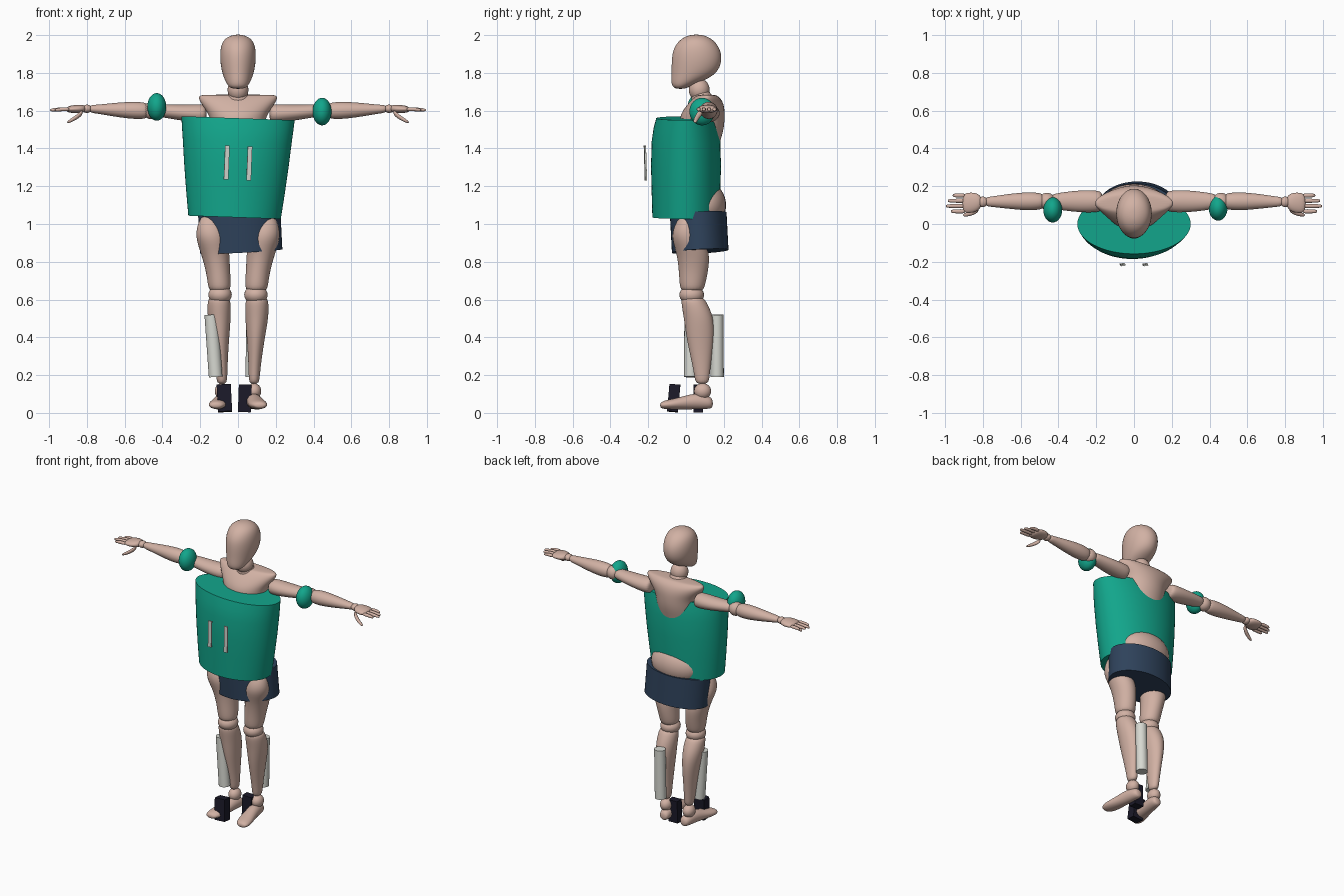
import bpy, bmesh
from math import sin, cos, pi, radians
from mathutils import Vector

cube = bpy.data.objects.get("Cube")
if cube:
    bpy.data.objects.remove(cube)


def material(name, red, green, blue):
    mat = bpy.data.materials.new(name)
    mat.use_nodes = True
    mat.diffuse_color = (red, green, blue, 1)
    shader = next(n for n in mat.node_tree.nodes if n.type == "BSDF_PRINCIPLED")
    shader.inputs["Base Color"].default_value = (red, green, blue, 1)
    shader.inputs["Roughness"].default_value = 0.6
    return mat


skin = material("skin", .64, .44, .37)
jersey_green = material("jersey green", .006, .38, .26)
navy = material("navy cloth", .028, .055, .105)
black = material("dark shoe", .011, .01, .022)
white = material("off white", .68, .69, .64)


def finish(name, bm, mat, mirror=False, subdivide=False, smooth=True, location=(0, 0, 0), tilt=(0, 0, 0)):
    """Turn a bmesh into a finished object."""
    bmesh.ops.recalc_face_normals(bm, faces=bm.faces)
    mesh = bpy.data.meshes.new(name)
    bm.to_mesh(mesh)
    bm.free()
    mesh.materials.append(mat)
    obj = bpy.data.objects.new(name, mesh)
    bpy.context.scene.collection.objects.link(obj)
    obj.location = location
    obj.rotation_euler = [radians(angle) for angle in tilt]
    for poly in mesh.polygons:
        poly.use_smooth = smooth
    if mirror:
        obj.modifiers.new("mirror", "MIRROR").use_mirror_merge = False
    if subdivide:
        modifier = obj.modifiers.new("subdivision", "SUBSURF")
        modifier.levels = modifier.render_levels = 2
    elif smooth:
        bpy.ops.object.select_all(action="DESELECT")
        obj.select_set(True)
        bpy.context.view_layer.objects.active = obj
        bpy.ops.object.shade_smooth_by_angle(angle=radians(40))
    return obj


def loft(name, mat, axis, stations, segments=20, subdivide=True, **options):
    """Skin ellipses (position along axis, two centre offsets, two radii)."""
    bm = bmesh.new()
    rings = []
    for along, u, v, ru, rv in stations:
        ring = []
        for i in range(segments):
            a = 2 * pi * i / segments
            point = [u + ru * cos(a), v + rv * sin(a)]
            point.insert("xyz".index(axis), along)
            ring.append(bm.verts.new(point))
        rings.append(ring)
    for low, high in zip(rings, rings[1:]):
        for i in range(segments):
            j = (i + 1) % segments
            bm.faces.new((low[i], low[j], high[j], high[i]))
    bm.faces.new(rings[0])
    bm.faces.new(rings[-1])
    return finish(name, bm, mat, subdivide=subdivide, **options)


def ball(name, mat, centre, radii, mirror=False):
    bm = bmesh.new()
    bmesh.ops.create_uvsphere(bm, u_segments=28, v_segments=18, radius=1)
    for vert in bm.verts:
        vert.co = Vector(c + r * p for c, r, p in zip(centre, radii, vert.co))
    return finish(name, bm, mat, mirror=mirror)


def block(name, mat, centre, size, tilt):
    bm = bmesh.new()
    bmesh.ops.create_cube(bm, size=1)
    bmesh.ops.scale(bm, vec=size, verts=bm.verts)
    return finish(name, bm, mat, smooth=False, location=centre, tilt=tilt)


# Head and neck
loft("head", skin, "z", [
    (1.715, 0, -.03, .03, .025), (1.73, 0, -.025, .053, .05), (1.76, 0, .01, .07, .09),
    (1.80, 0, .045, .085, .123), (1.86, 0, .057, .096, .135), (1.92, 0, .057, .096, .129),
    (1.965, 0, .056, .084, .1), (1.99, 0, .055, .058, .066), (2.003, 0, .055, .02, .025)])
ball("neck_ball", skin, (0, .07, 1.71), (.055, .055, .06))
loft("neck", skin, "z", [(1.63, 0, .09, .08, .07), (1.67, 0, .085, .058, .055), (1.72, 0, .075, .045, .045)])

# Chest, pelvis
loft("chest", skin, "z", [
    (1.25, 0, .06, .13, .09), (1.40, 0, .07, .13, .1), (1.50, 0, .085, .14, .118),
    (1.57, 0, .085, .15, .122), (1.62, 0, .1, .185, .105), (1.66, 0, .11, .212, .08),
    (1.68, 0, .11, .21, .055), (1.685, 0, .11, .18, .04)])
ball("pelvis", skin, (0, .1, 1.1), (.175, .112, .125))

# Arms
loft("upper_arm", skin, "x", [
    (.165, .12, 1.585, .045, .04), (.19, .12, 1.585, .058, .05), (.25, .12, 1.587, .06, .046),
    (.33, .12, 1.592, .055, .04), (.41, .12, 1.6, .043, .034), (.44, .12, 1.6, .035, .03)], mirror=True)
ball("elbow_joint", skin, (.46, .12, 1.6), (.045, .045, .045), mirror=True)
loft("forearm", skin, "x", [
    (.475, .12, 1.6, .036, .036), (.5, .12, 1.6, .045, .045), (.56, .12, 1.602, .05, .047),
    (.66, .12, 1.605, .04, .036), (.75, .118, 1.608, .028, .023), (.79, .118, 1.61, .024, .02)], mirror=True)
ball("wrist_joint", skin, (.8, .117, 1.61), (.026, .028, .022), mirror=True)
loft("palm", skin, "x", [
    (.805, .117, 1.61, .025, .016), (.83, .115, 1.61, .05, .023), (.87, .112, 1.608, .056, .022),
    (.91, .11, 1.607, .05, .015)], mirror=True)
for i, (finger, tip) in enumerate([("index", .97), ("middle", .995), ("ring", .985), ("little", .96)]):
    y = .067 + i * .028
    loft(finger + "_finger", skin, "x", [
        (.89, y, 1.607, .012, .011), (.93, y, 1.608, .012, .011), (tip - .01, y, 1.604, .01, .009),
        (tip, y, 1.603, .006, .005)], segments=10, mirror=True)
loft("thumb", skin, "x", [
    (.82, .08, 1.595, .016, .018), (.85, .06, 1.568, .014, .014), (.885, .05, 1.548, .012, .011),
    (.905, .047, 1.538, .007, .006)], segments=10, mirror=True)

# Legs
loft("thigh", skin, "z", [
    (1.05, .15, .01, .04, .035), (1.0, .147, 0, .068, .06), (.93, .14, 0, .087, .08),
    (.85, .122, .04, .077, .09), (.75, .105, .04, .064, .078), (.67, .098, .033, .062, .068),
    (.64, .097, .033, .05, .055)], mirror=True)
ball("knee_joint", skin, (.095, .03, .625), (.062, .065, .05), mirror=True)
loft("shin", skin, "z", [
    (.615, .1, .035, .05, .055), (.59, .1, .04, .063, .068), (.51, .1, .067, .063, .08),
    (.41, .095, .075, .05, .076), (.3, .09, .08, .037, .057), (.2, .086, .085, .03, .041),
    (.15, .085, .085, .026, .035)], mirror=True)
ball("ankle_joint", skin, (.085, .088, .115), (.038, .045, .042), mirror=True)
loft("foot", skin, "y", [
    (.143, .075, .05, .022, .022), (.12, .077, .056, .036, .036), (.06, .084, .063, .04, .044),
    (-.01, .094, .054, .043, .036), (-.07, .105, .046, .05, .028), (-.115, .113, .043, .044, .023),
    (-.138, .117, .04, .026, .013)], mirror=True)

# Jersey with two upright front strips
loft("jersey", jersey_green, "z", [
    (-.52, 0, 0, .245, .178), (-.38, 0, 0, .262, .182), (-.25, 0, 0, .276, .185),
    (-.12, 0, 0, .288, .182), (-.05, 0, 0, .295, .172), (.005, 0, 0, .3, .158)],
    segments=64, subdivide=False, location=(0, 0, 1.555), tilt=(0, 2, 0))
for x, z in ((-.06, 1.325), (.06, 1.32)):
    block("jersey_strip", white, (x, -.215, z), (.024, .009, .18), (2, 2, 8))

# Shorts
loft("shorts", navy, "z", [(-.1, 0, 0, .218, .15), (.1, 0, 0, .218, .15)],
     segments=64, subdivide=False, location=(.012, .07, .955), tilt=(3, -3, 0))

# Elbow pads
ball("right_elbow_pad", jersey_green, (-.43, .075, 1.62), (.05, .067, .073))
ball("left_elbow_pad", jersey_green, (.445, .085, 1.595), (.05, .067, .073))

# Shin guards and shoe blocks, sitting loosely around the lower legs
for side, centre, lean in (("right", (-.13, .025, .355), -4), ("left", (.078, .165, .355), 1)):
    loft(side + "_shin_guard", white, "z", [(-.165, 0, 0, .036, .035), (.165, 0, 0, .036, .034)],
         segments=32, subdivide=False, location=centre, tilt=(0, lean, 0))
block("right_shoe", black, (-.072, -.065, .078), (.075, .058, .144), (-5, -3, 0))
block("left_shoe", black, (.036, .065, .077), (.068, .05, .146), (0, 2, 0))
